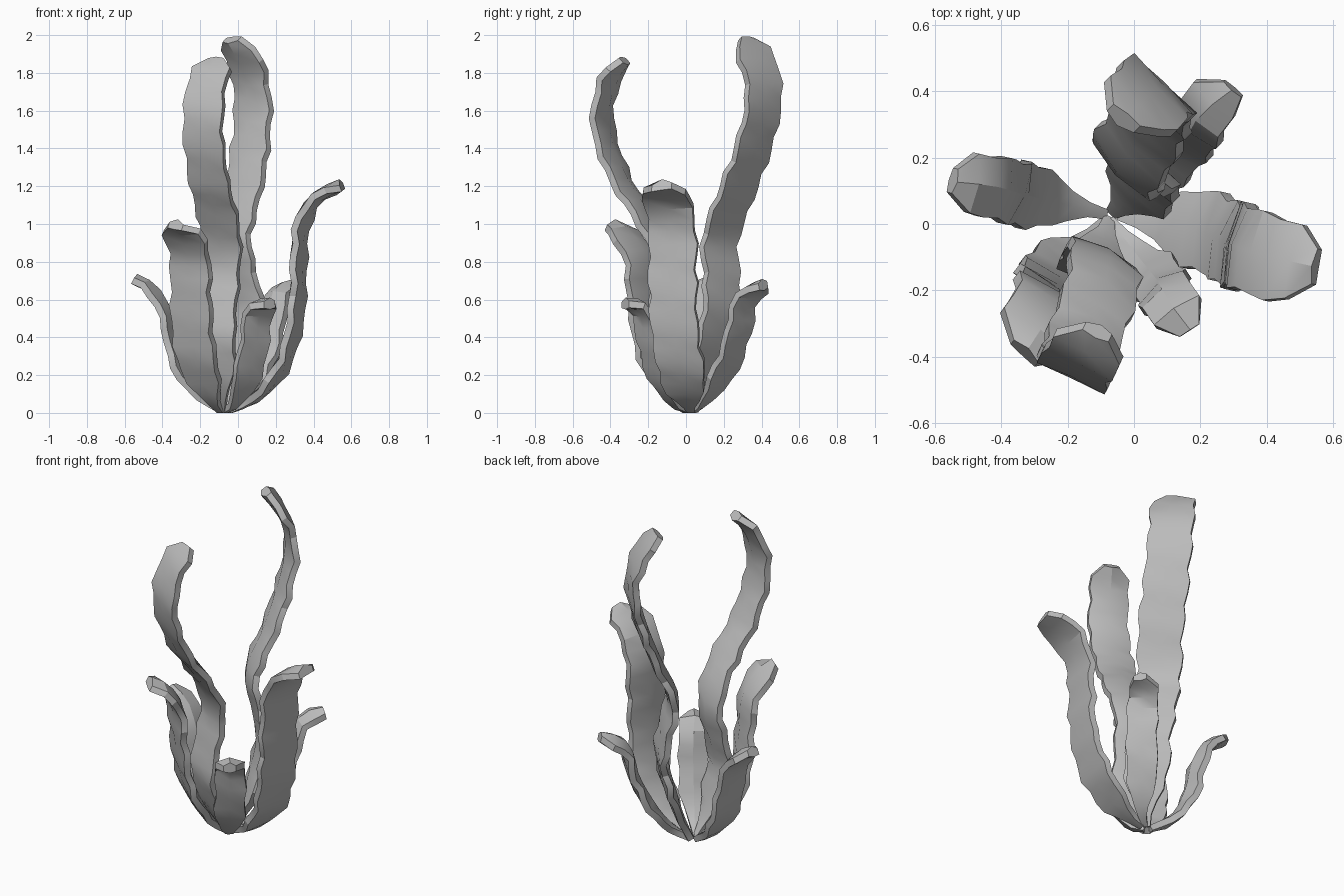
import bpy, bmesh, math, random
from mathutils import Vector

random.seed(4)
cube = bpy.data.objects.get("Cube")
if cube:
    bpy.data.objects.remove(cube, do_unlink=True)

# Single matte grey
grey = bpy.data.materials.new("frond_grey")
grey.use_nodes = True
colour = (0.5, 0.5, 0.5, 1)
grey.diffuse_color = colour
grey.node_tree.nodes["Principled BSDF"].inputs["Base Color"].default_value = colour


def smooth_path(points, steps=20):
    """Dense Catmull-Rom curve through the points."""
    p = [Vector(q) for q in points]
    p = [2 * p[0] - p[1]] + p + [2 * p[-1] - p[-2]]
    out = []
    for a, b, c, d in zip(p, p[1:], p[2:], p[3:]):
        for i in range(steps):
            t = i / steps
            out.append(0.5 * (2 * b + (c - a) * t + (2 * a - 5 * b + 4 * c - d) * t * t
                              + (3 * b - a - 3 * c + d) * t ** 3))
    return out + [p[-2]]


def resample(path, spacing):
    """Evenly spaced points along the path, and its length."""
    dist = [0]
    for a, b in zip(path, path[1:]):
        dist.append(dist[-1] + (b - a).length)
    n = round(dist[-1] / spacing)
    out, j = [], 0
    for k in range(n + 1):
        d = dist[-1] * k / n
        while j < len(path) - 2 and dist[j + 1] < d:
            j += 1
        f = (d - dist[j]) / max(dist[j + 1] - dist[j], 1e-6)
        out.append(path[j].lerp(path[j + 1], min(f, 1)))
    return out, dist[-1]


def frond(name, azimuth, width, points, edge=0.036, rib=0.022):
    """Ribbed, ruffled ribbon swept along a path, facing the azimuth."""
    path, length = resample(smooth_path(points), 0.07)
    a = math.radians(azimuth)
    across = Vector((-math.sin(a), math.cos(a), 0))
    bm = bmesh.new()
    rings = []
    phase = random.uniform(0, 6)
    last = len(path) - 1
    for k, c in enumerate(path):
        d = length * k / last
        tangent = (path[min(k + 1, last)] - path[max(k - 1, 0)]).normalized()
        normal = across.cross(tangent).normalized()
        # narrow stalk, full blade, rounded tip
        b = min(1, d / 0.32)
        e = max(0, min(1, (length - d) / 0.12))
        half = width / 2 * (0.15 + 0.85 * b * b * (3 - 2 * b))
        half *= 0.4 + 0.6 * math.sqrt(e * (2 - e))
        sides = []
        for s in (-1, 1):
            wave = math.sin(d * 30 + phase + s)
            reach = half * (1 + 0.08 * wave + random.uniform(-0.03, 0.03))
            lift = b * (0.009 * math.cos(d * 30 + phase + s) + random.uniform(-0.004, 0.004))
            sides.append(c + across * s * reach + normal * lift)
        l, r = sides
        thick = normal * edge / 2
        ring = [l - thick, c - thick - normal * rib * b, r - thick,
                r + thick, c + thick + normal * 0.004, l + thick]
        for v in ring:
            v.z = max(v.z, 0)
        rings.append([bm.verts.new(v) for v in ring])
    for p, q in zip(rings, rings[1:]):
        for i in range(6):
            j = (i + 1) % 6
            bm.faces.new((p[i], p[j], q[j], q[i]))
    # two quads close each end along the rib
    for ring in (rings[0], rings[-1]):
        bm.faces.new((ring[0], ring[1], ring[4], ring[5]))
        bm.faces.new((ring[1], ring[2], ring[3], ring[4]))
    bmesh.ops.recalc_face_normals(bm, faces=bm.faces)
    mesh = bpy.data.meshes.new(name)
    bm.to_mesh(mesh)
    bm.free()
    mesh.materials.append(grey)
    ob = bpy.data.objects.new(name, mesh)
    bpy.context.collection.objects.link(ob)
    bpy.ops.object.select_all(action='DESELECT')
    ob.select_set(True)
    bpy.context.view_layer.objects.active = ob
    bpy.ops.object.shade_smooth_by_angle(angle=math.radians(25))


# Two tall S-shaped fronds
frond("tall_back_frond", 45, 0.25, [
    (-.06, .04, .01), (0, .1, .2), (.04, .18, .5), (.01, .19, .7), (-.03, .18, .92),
    (.03, .27, 1.17), (.07, .37, 1.45), (.08, .41, 1.65), (.05, .39, 1.83), (-.03, .32, 1.98)])
frond("tall_front_frond", 245, 0.22, [
    (-.08, .01, .01), (-.1, -.08, .15), (-.12, -.16, .4), (-.11, -.13, .6), (-.09, -.11, .8),
    (-.1, -.2, 1.0), (-.15, -.34, 1.22), (-.18, -.43, 1.45), (-.18, -.44, 1.63),
    (-.15, -.39, 1.79), (-.11, -.33, 1.87)])

# Medium fronds, curling outward at the tip
frond("left_frond", -13, 0.25, [
    (-.04, .03, .01), (.12, 0, .1), (.24, -.03, .26), (.3, -.06, .46), (.32, -.07, .7),
    (.33, -.07, .95), (.38, -.09, 1.09), (.46, -.11, 1.16), (.55, -.13, 1.2)])
frond("front_right_frond", 232, 0.25, [
    (-.09, 0, .01), (-.15, -.08, .1), (-.22, -.17, .3), (-.25, -.22, .6), (-.25, -.24, .8),
    (-.28, -.31, .93), (-.33, -.39, .99)])
frond("right_frond", 168, 0.19, [
    (-.09, .03, .01), (-.25, .07, .13), (-.34, .09, .31), (-.38, .1, .5),
    (-.45, .12, .64), (-.55, .13, .7)])

# Small fronds
frond("small_front_frond", -57, 0.17, [
    (-.07, .01, .01), (-.01, -.07, .06), (.05, -.15, .2), (.09, -.2, .4),
    (.1, -.22, .51), (.13, -.27, .57), (.17, -.32, .57)])
frond("small_back_frond", 47, 0.17, [
    (-.05, .04, .01), (.03, .1, .07), (.1, .19, .2), (.17, .27, .4),
    (.19, .3, .55), (.22, .35, .64), (.3, .41, .67)])
